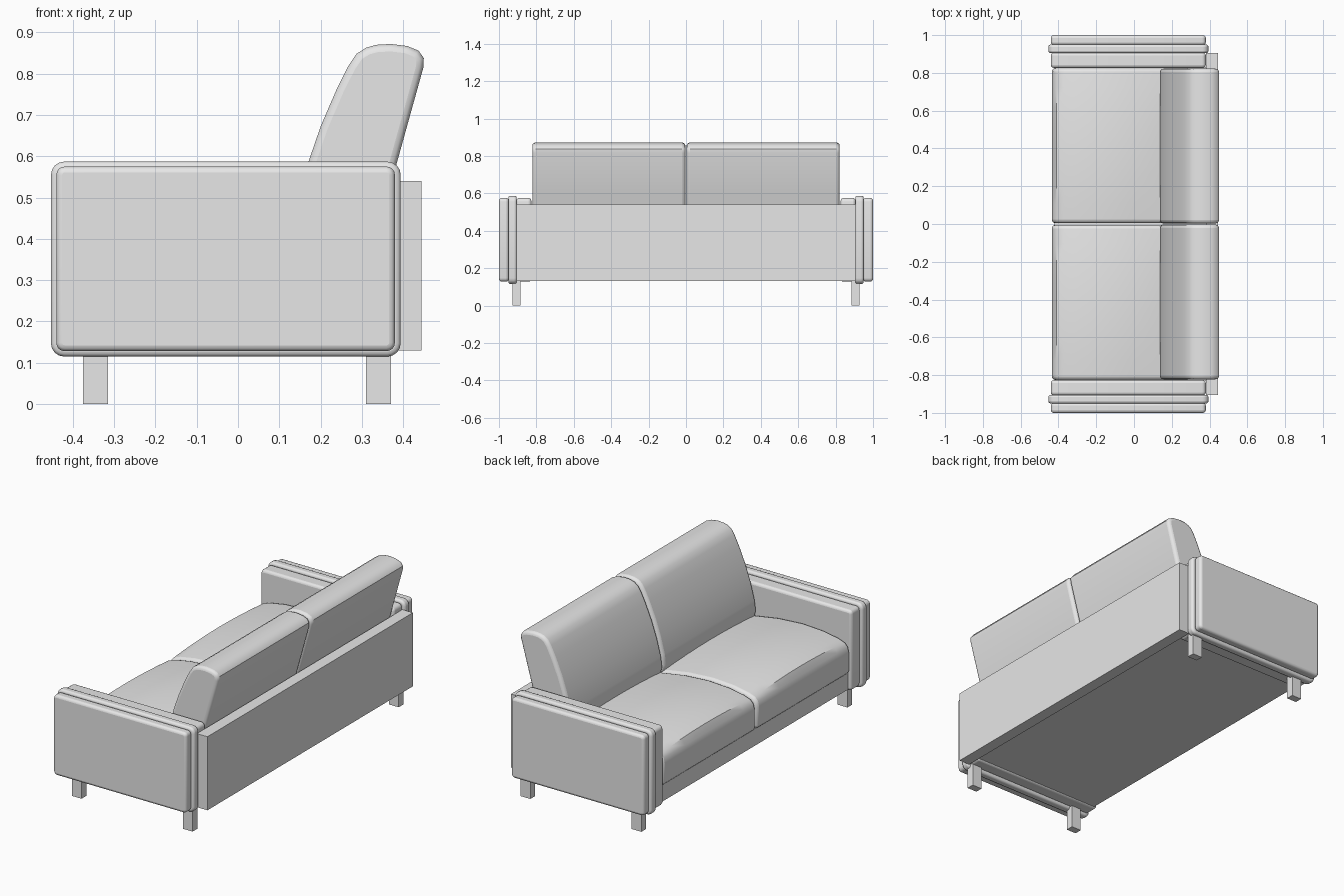
import bpy, bmesh, math

cube = bpy.data.objects.get("Cube")
if cube:
    bpy.data.objects.remove(cube, do_unlink=True)

GREY = (0.8, 0.8, 0.8, 1)
fabric = bpy.data.materials.new("light_grey")
fabric.use_nodes = True
fabric.diffuse_color = GREY
fabric.node_tree.nodes["Principled BSDF"].inputs["Base Color"].default_value = GREY


def finish(bm, name, bevel=0, segments=3, angle=40):
    """Turn a bmesh into an object with optional rounded edges."""
    bmesh.ops.recalc_face_normals(bm, faces=bm.faces)
    mesh = bpy.data.meshes.new(name)
    bm.to_mesh(mesh)
    bm.free()
    mesh.materials.append(fabric)
    obj = bpy.data.objects.new(name, mesh)
    bpy.context.collection.objects.link(obj)
    if bevel:
        mod = obj.modifiers.new("rounding", "BEVEL")
        mod.width, mod.segments = bevel, segments
        mod.limit_method = "ANGLE"
        mod.angle_limit = math.radians(angle)
        bpy.ops.object.select_all(action="DESELECT")
        obj.select_set(True)
        bpy.context.view_layer.objects.active = obj
        bpy.ops.object.shade_smooth_by_angle(angle=math.radians(38))
    return obj


def box(name, x, y, z, bevel=0, segments=3):
    """Box from (low, high) ranges on each axis."""
    bm = bmesh.new()
    bmesh.ops.create_cube(bm, size=1)
    for v in bm.verts:
        for i, (low, high) in enumerate((x, y, z)):
            v.co[i] = low if v.co[i] < 0 else high
    return finish(bm, name, bevel, segments)


def slab(name, x, y, z, corner, bevel):
    """Upright slab whose four corners are rounded as seen from the side."""
    bm = bmesh.new()
    ring = []
    for k, (sx, sz) in enumerate(((1, 1), (0, 1), (0, 0), (1, 0))):
        cx = x[sx] + corner * (1 - 2 * sx)
        cz = z[sz] + corner * (1 - 2 * sz)
        for step in range(5):
            a = math.pi / 2 * (k + step / 4)
            ring.append((cx + corner * math.cos(a), cz + corner * math.sin(a)))
    loft(bm, ring, y)
    return finish(bm, name, bevel, 3, 50)


def loft(bm, ring, stations, shift=lambda x, z, t: (x, z)):
    """Join copies of a closed x-z ring placed along y."""
    rows = []
    for i, y in enumerate(stations):
        t = 2 * i / (len(stations) - 1) - 1
        row = []
        for x, z in ring:
            px, pz = shift(x, z, t)
            row.append(bm.verts.new((px, y, pz)))
        rows.append(row)
    n = len(ring)
    for a, b in zip(rows, rows[1:]):
        for j in range(n):
            bm.faces.new((a[j], a[(j + 1) % n], b[(j + 1) % n], b[j]))
    bm.faces.new(rows[0])
    bm.faces.new(rows[-1])


def cushion(name, ring, y, shift):
    bm = bmesh.new()
    loft(bm, ring, [y[0] + (y[1] - y[0]) * i / 8 for i in range(9)], shift)
    return finish(bm, name, 0.018, 3, 50)


def mirrored(low, high, side):
    return (low, high) if side > 0 else (-high, -low)


# Cushion outlines, seen from the side
SEAT = [(-0.435, 0.23), (-0.435, 0.35), (-0.428, 0.38), (-0.41, 0.398),
        (-0.37, 0.412), (-0.28, 0.428), (-0.15, 0.435), (0, 0.425),
        (0.15, 0.40), (0.3, 0.38), (0.3, 0.23)]
BACK = [(0.15, 0.38), (0.137, 0.43), (0.145, 0.49), (0.17, 0.585),
        (0.20, 0.672), (0.24, 0.765), (0.268, 0.82), (0.287, 0.848),
        (0.31, 0.863), (0.335, 0.87), (0.37, 0.872), (0.41, 0.867),
        (0.437, 0.856), (0.45, 0.838), (0.449, 0.815),
        (0.385, 0.585), (0.328, 0.38)]


def seat_crown(x, z, t):
    return x, z + (0.02 * (1 - t * t) if z > 0.38 else 0)


def straight(x, z, t):
    return x, z


# Frame
box("base_frame", (-0.42, 0.38), (-0.83, 0.83), (0.135, 0.23))
box("back_panel", (0.38, 0.445), (-0.905, 0.905), (0.13, 0.54))

for side, label in ((1, "left"), (-1, "right")):
    # Arm: two padded slabs around a wider middle band
    slab(label + "_arm_inner_pad", (-0.44, 0.38), mirrored(0.827, 0.907, side),
         (0.128, 0.575), 0.02, 0.014)
    slab(label + "_arm_band", (-0.453, 0.394), mirrored(0.905, 0.95, side),
         (0.115, 0.587), 0.032, 0.012)
    slab(label + "_arm_outer_pad", (-0.44, 0.38), mirrored(0.948, 1.0, side),
         (0.128, 0.575), 0.02, 0.014)
    # Seat and back cushions
    cushion(label + "_seat_cushion", SEAT, mirrored(0.005, 0.825, side), seat_crown)
    cushion(label + "_back_cushion", BACK, mirrored(0.003, 0.822, side), straight)
    # Legs
    for x, place in ((-0.345, "front"), (0.34, "rear")):
        box(f"{label}_{place}_leg", (x - 0.03, x + 0.03),
            mirrored(0.886, 0.928, side), (0, 0.14))
